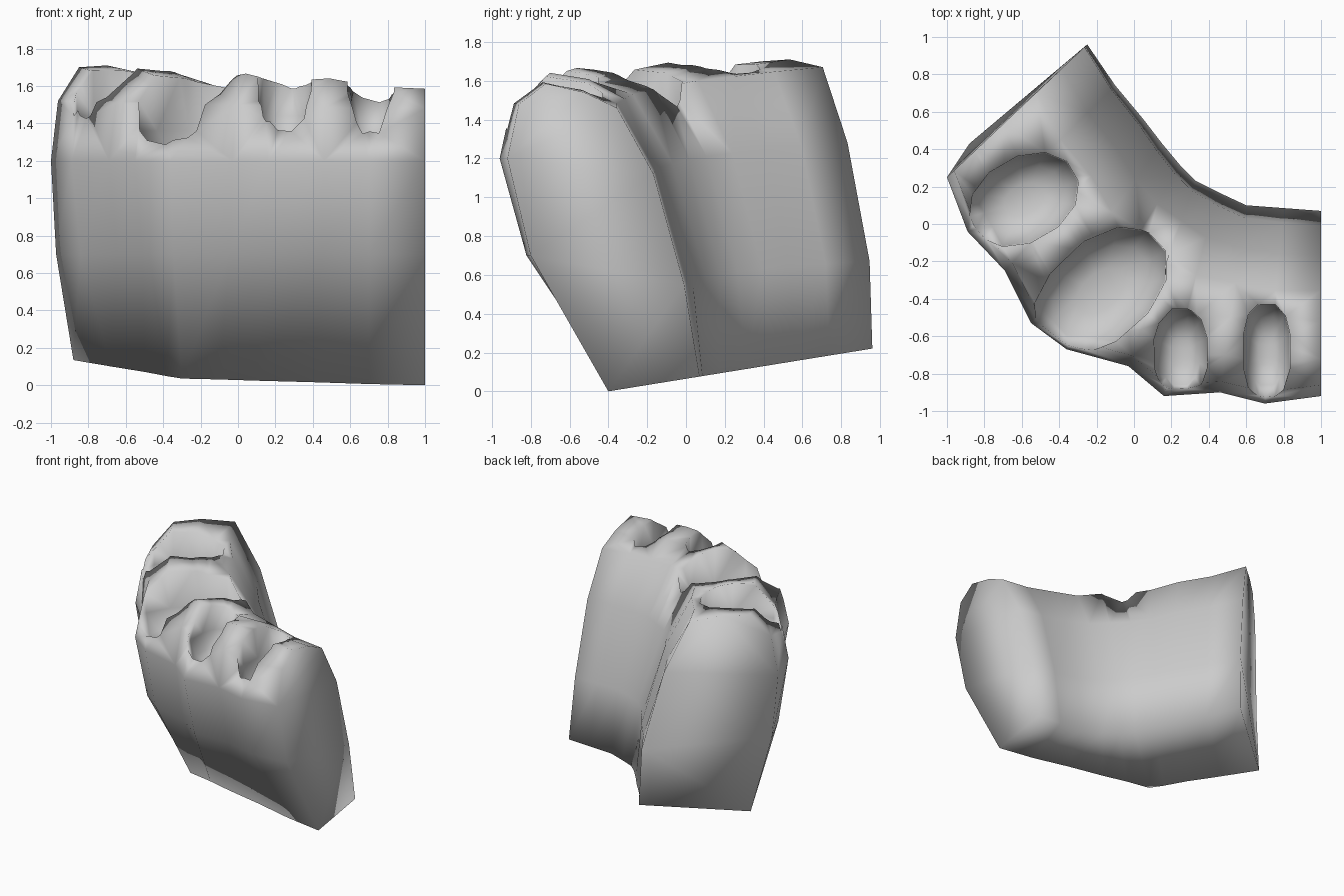
import bpy, bmesh, math
from mathutils import Vector

if "Cube" in bpy.data.objects:
    bpy.data.objects.remove(bpy.data.objects["Cube"])

# Stations along the arch: inner bottom xy, outer bottom xy, outer bulge xy, crest height tweak
STATIONS = [
    (1.00, 0.07, 1.00, -0.40, 1.00, -0.92, 0.00),
    (0.80, 0.085, 0.70, -0.36, 0.70, -0.96, 0.00),
    (0.60, 0.10, 0.40, -0.30, 0.46, -0.90, 0.03),
    (0.45, 0.17, 0.10, -0.25, 0.16, -0.92, 0.00),
    (0.33, 0.23, -0.10, -0.21, -0.03, -0.76, 0.03),
    (0.25, 0.31, -0.30, -0.18, -0.36, -0.67, -0.04),
    (0.15, 0.43, -0.38, -0.10, -0.55, -0.53, -0.02),
    (0.05, 0.56, -0.50, 0.04, -0.69, -0.25, 0.02),
    (-0.10, 0.74, -0.68, 0.22, -0.89, -0.04, -0.02),
    (-0.25, 0.96, -0.88, 0.43, -1.00, 0.25, 0.00),
]
# Cross-section at both cut ends: (fraction from inner bottom to bulge, height)
START = [(0.08, 0.55), (0.24, 1.12), (0.43, 1.46), (0.60, 1.54), (0.80, 1.585), (0.94, 1.48), (1, 1.2)]
END = [(0.02, 0.67), (0.18, 1.28), (0.36, 1.67), (0.60, 1.71), (0.80, 1.70), (0.95, 1.52), (1, 1.2)]


def base_z(p):
    return 0.162 * (p.y + 0.4)


def section(i):
    ix, iy, ox, oy, bx, by, dz = STATIONS[i]
    inner, outer, bulge = Vector((ix, iy)), Vector((ox, oy)), Vector((bx, by))
    t = i / (len(STATIONS) - 1)
    pts = [(*inner, base_z(inner))]
    for k, ((u0, z0), (u1, z1)) in enumerate(zip(START, END)):
        p = inner.lerp(bulge, u0 + (u1 - u0) * t)
        pts.append((*p, z0 + (z1 - z0) * t + (dz if k in (3, 4) else 0)))
    pts.append((*bulge.lerp(outer, 0.23), 0.7))
    pts.append((*outer, max(0, base_z(outer))))
    return pts


def loft(name, rings):
    bm = bmesh.new()
    loops = [[bm.verts.new(p) for p in r] for r in rings]
    n = len(loops[0])
    for a, b in zip(loops, loops[1:]):
        for k in range(n):
            bm.faces.new((a[k], a[(k + 1) % n], b[(k + 1) % n], b[k]))
    bm.faces.new(loops[0])
    bm.faces.new(loops[-1])
    bmesh.ops.recalc_face_normals(bm, faces=bm.faces)
    mesh = bpy.data.meshes.new(name)
    bm.to_mesh(mesh)
    bm.free()
    ob = bpy.data.objects.new(name, mesh)
    bpy.context.collection.objects.link(ob)
    return ob


def socket(cx, cy, long_r, short_r, degrees, floor, power):
    # Tapered rounded pit, long axis turned by the given angle; low power gives squarer corners
    a = math.radians(degrees)
    rings = []
    for z, s in ((1.95, 1.0), (floor + 0.16, 0.96), (floor + 0.04, 0.7), (floor, 0.35)):
        ring = []
        for k in range(12):
            w = math.tau * (k + 0.5) / 12
            c, d = math.cos(w), math.sin(w)
            u = long_r * s * math.copysign(abs(c) ** power, c)
            v = short_r * s * math.copysign(abs(d) ** power, d)
            ring.append((cx + u * math.cos(a) - v * math.sin(a), cy + u * math.sin(a) + v * math.cos(a), z))
        rings.append(ring)
    return loft("socket_cutter", rings)


# Jaw body
jaw = loft("jaw_bone", [section(i) for i in range(len(STATIONS))])
bpy.context.view_layer.objects.active = jaw
jaw.select_set(True)

# Four tooth sockets
for args in ((0.71, -0.68, 0.265, 0.13, 90, 1.20, 0.75),
             (0.25, -0.69, 0.25, 0.15, 90, 1.28, 0.85),
             (-0.18, -0.36, 0.43, 0.27, 42, 1.20, 0.95),
             (-0.59, 0.13, 0.32, 0.23, 30, 1.28, 0.95)):
    cutter = socket(*args)
    cutter.hide_render = True
    mod = jaw.modifiers.new("socket", 'BOOLEAN')
    mod.operation = 'DIFFERENCE'
    mod.solver = 'EXACT'
    mod.object = cutter
    bpy.ops.object.modifier_apply(modifier=mod.name)
    bpy.data.objects.remove(cutter)

# Merge slivers left by the cuts, then smooth the whole bone
bm = bmesh.new()
bm.from_mesh(jaw.data)
bmesh.ops.remove_doubles(bm, verts=bm.verts, dist=0.025)
bmesh.ops.triangulate(bm, faces=[f for f in bm.faces if len(f.verts) > 4])
bm.to_mesh(jaw.data)
bm.free()
bpy.ops.object.shade_smooth()
